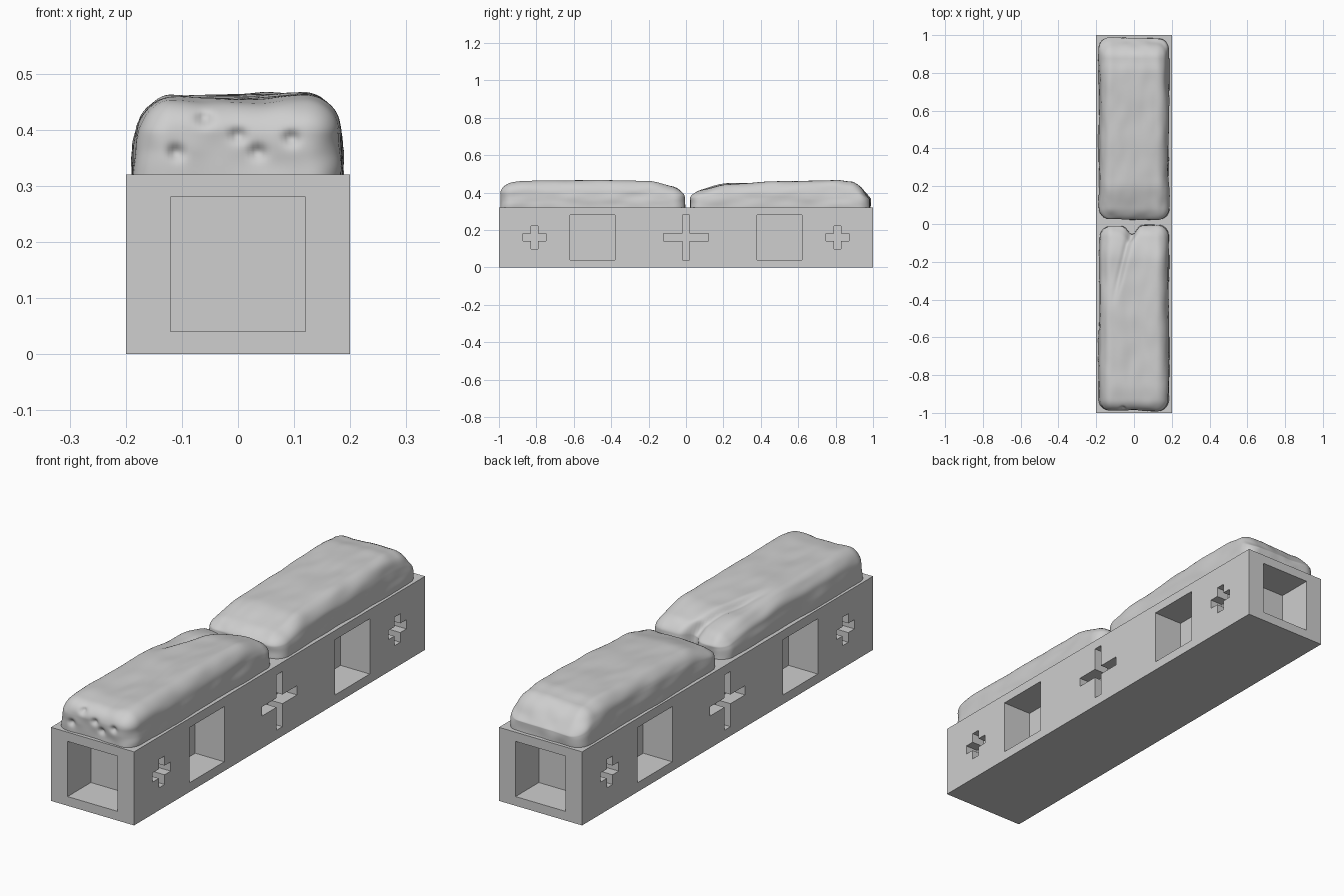
import bpy, bmesh, math
from mathutils import Vector, noise

if "Cube" in bpy.data.objects:
    bpy.data.objects.remove(bpy.data.objects["Cube"])


def material(name, value):
    m = bpy.data.materials.new(name)
    m.diffuse_color = (value, value, value, 1)
    m.use_nodes = True
    m.node_tree.nodes["Principled BSDF"].inputs["Base Color"].default_value = m.diffuse_color
    return m


stone = material("light grey stone", 0.62)


def make_object(name, bm):
    me = bpy.data.meshes.new(name)
    bm.to_mesh(me)
    bm.free()
    ob = bpy.data.objects.new(name, me)
    bpy.context.collection.objects.link(ob)
    me.materials.append(stone)
    return ob


def square(h):
    return [(-h, -h), (h, -h), (h, h), (-h, h)]


def cross(a, t=0.02):
    return [(-t, -a), (t, -a), (t, -t), (a, -t), (a, t), (t, t),
            (t, a), (-t, a), (-t, t), (-a, t), (-a, -t), (-t, -t)]


def add_prism(bm, outline, place, near, far):
    # outline is extruded along the inward direction of a wall
    a = [bm.verts.new(place(u, v, near)) for u, v in outline]
    b = [bm.verts.new(place(u, v, far)) for u, v in outline]
    bm.faces.new(a)
    bm.faces.new(b[::-1])
    n = len(a)
    for i in range(n):
        j = (i + 1) % n
        bm.faces.new((a[j], a[i], b[i], b[j]))


# base block
bm = bmesh.new()
bmesh.ops.create_cube(bm, size=1)
for v in bm.verts:
    v.co = (v.co.x * 0.4, v.co.y * 2, (v.co.z + 0.5) * 0.32)
base = make_object("base_block", bm)

# blind pockets and cross recesses on all four walls
bm = bmesh.new()
for s in (-1, 1):
    add_prism(bm, square(0.12), lambda u, v, d: (u, s * d, 0.16 + v), 1.05, 0.84)
    for y, outline, depth in ((-0.5, square(0.12), 0.14), (0.5, square(0.12), 0.14),
                              (0, cross(0.12), 0.07),
                              (-0.81, cross(0.062), 0.06), (0.81, cross(0.062), 0.06)):
        add_prism(bm, outline, lambda u, v, d: (s * d, y + u, 0.16 + v), 0.25, 0.2 - depth)
bmesh.ops.recalc_face_normals(bm, faces=bm.faces)
cutter = make_object("pocket_cutter", bm)
cutter.hide_render = True
mod = base.modifiers.new("pockets", 'BOOLEAN')
mod.operation = 'DIFFERENCE'
mod.solver = 'EXACT'
mod.object = cutter
bpy.context.view_layer.objects.active = base
base.select_set(True)
bpy.ops.object.modifier_apply(modifier=mod.name)
bpy.data.objects.remove(cutter)


def interp(table, t):
    for (a, va), (b, vb) in zip(table, table[1:]):
        if t <= b:
            k = min(max((t - a) / (b - a), 0), 1)
            k = k * k * (3 - 2 * k)
            return va + (vb - va) * k
    return table[-1][1]


def smooth(a, b, t):
    k = min(max((t - a) / (b - a), 0), 1)
    return k * k * (3 - 2 * k)


def rock(name, y0, y1, heights, seed, detail=None):
    # rounded box, flat underside, top height along y, gentle noise
    half = Vector((0.186, (y1 - y0) / 2, 0.11))
    mid = Vector((0, (y0 + y1) / 2, 0.35))
    r = 0.06
    bm = bmesh.new()
    bmesh.ops.create_cube(bm, size=2)
    bmesh.ops.subdivide_edges(bm, edges=bm.edges, cuts=63, use_grid_fill=True)
    for v in bm.verts:
        # bias the grid towards the rounded rims
        p = Vector([math.sin(c * math.pi / 2) * h for c, h in zip(v.co, half)])
        core = Vector([min(max(c, r - h), h - r) for c, h in zip(p, half)])
        d = (p - core).normalized()
        p = core + d * r + mid
        up = smooth(0.33, 0.46, p.z)
        p.z += (interp(heights, p.y) - 0.46) * up
        p.x *= 1 - 0.06 * up
        off = Vector((seed, seed * 2, seed * 3))
        n1 = noise.noise(Vector((p.x * 7, p.y * 3, p.z * 8)) + off)
        n2 = noise.noise(Vector((p.x * 18, p.y * 9, p.z * 22)) + off)
        p += d * (0.009 * n1 + 0.004 * n2)
        if detail:
            detail(p, up)
        p.x = min(max(p.x, -0.199), 0.199)
        p.y = min(max(p.y, -0.998), 0.998)
        p.z = max(p.z, 0.305)
        v.co = p
    ob = make_object(name, bm)
    for f in ob.data.polygons:
        f.use_smooth = True


def front_detail(p, up):
    # slanted cleft splitting the inner end into two lobes
    line = -0.02 + (p.y + 0.05) * 0.24
    fade = smooth(-0.45, -0.25, p.y)
    side = p.x - line
    groove = math.exp(-(side / 0.015) ** 2)
    p.z -= up * fade * (0.016 * smooth(0.02, -0.02, side) + 0.015 * groove)
    if p.y > -0.12:
        p.y -= 0.05 * math.exp(-(side / 0.03) ** 2) * smooth(-0.12, -0.02, p.y)
    # small pits on the front end
    if p.y < -0.93:
        for x, z in ((-0.11, 0.36), (0, 0.39), (0.035, 0.36), (0.095, 0.385), (-0.06, 0.42)):
            q = ((p.x - x) ** 2 + (p.z - z) ** 2) / 0.013 ** 2
            p.y += 0.014 * math.exp(-q)


# two worn stone slabs lying end to end
rock("front_rock", -0.99, -0.008,
     [(-1, 0.445), (-0.85, 0.457), (-0.4, 0.463), (-0.2, 0.458), (0, 0.42)], 3.7, front_detail)
rock("back_rock", 0.025, 0.985,
     [(0.02, 0.405), (0.22, 0.447), (0.5, 0.456), (0.8, 0.465), (0.88, 0.455), (1, 0.39)], 11.3)
